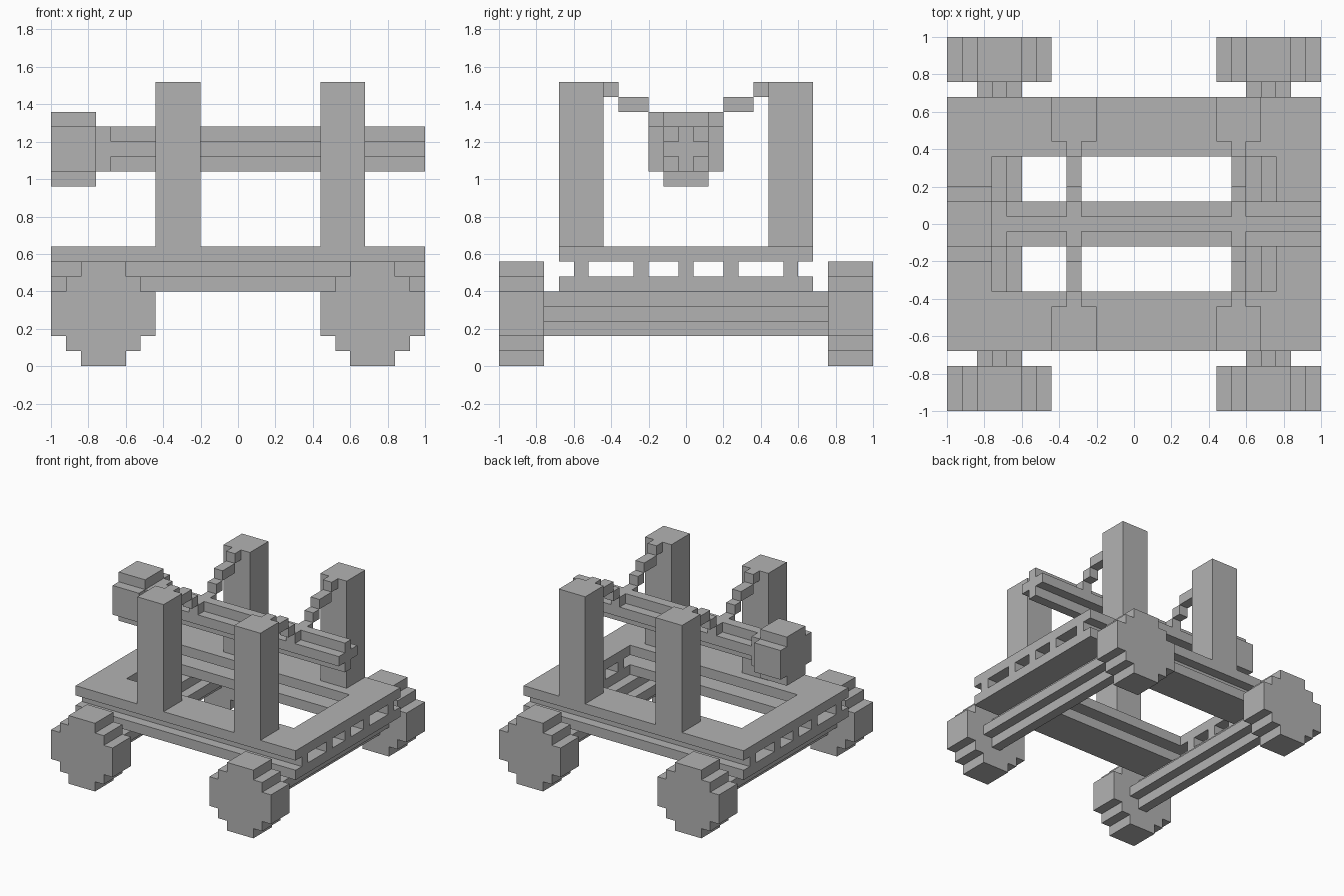
import bpy
import bmesh
from mathutils import Vector

if "Cube" in bpy.data.objects:
    bpy.data.objects.remove(bpy.data.objects["Cube"], do_unlink=True)

U = 0.08  # size of one block step

grey = bpy.data.materials.new("plain_grey")
grey.use_nodes = True
colour = (0.45, 0.45, 0.45, 1)
grey.diffuse_color = colour
grey.node_tree.nodes["Principled BSDF"].inputs["Base Color"].default_value = colour


def finish(name, bm, mirror=()):
    bmesh.ops.recalc_face_normals(bm, faces=bm.faces)
    mesh = bpy.data.meshes.new(name)
    bm.to_mesh(mesh)
    bm.free()
    mesh.materials.append(grey)
    obj = bpy.data.objects.new(name, mesh)
    bpy.context.collection.objects.link(obj)
    if mirror:
        mod = obj.modifiers.new("mirror", "MIRROR")
        mod.use_axis = ["x" in mirror, "y" in mirror, False]
        mod.use_mirror_merge = False
    return obj


def boxes(name, spans, mirror=()):
    """Blocks given as (x range, y range, z range)."""
    bm = bmesh.new()
    for span in spans:
        verts = bmesh.ops.create_cube(bm, size=1)["verts"]
        for v in verts:
            v.co = Vector([lo + (c + 0.5) * (hi - lo) for c, (lo, hi) in zip(v.co, span)])
    return finish(name, bm, mirror)


def stepped_bar(name, half_widths, axis, centre, bottom, start, end, mirror=()):
    """Extrude a stepped round outline, one row of blocks per half width."""
    side = []
    for row, w in enumerate(half_widths):
        for z in (bottom + row * U, bottom + (row + 1) * U):
            # drop points in the middle of a straight run
            if len(side) > 1 and side[-1][0] == side[-2][0] == w:
                side.pop()
            if not side or side[-1] != (w, z):
                side.append((w, z))
    outline = side + [(-w, z) for w, z in reversed(side)]
    bm = bmesh.new()
    if axis == "y":
        pts = [(centre + w, start, z) for w, z in outline]
        move = Vector((0, end - start, 0))
    else:
        pts = [(start, centre + w, z) for w, z in outline]
        move = Vector((end - start, 0, 0))
    face = bm.faces.new([bm.verts.new(p) for p in pts])
    new = bmesh.ops.extrude_face_region(bm, geom=[face], use_keep_orig=True)["geom"]
    bmesh.ops.translate(bm, verts=[g for g in new if isinstance(g, bmesh.types.BMVert)], vec=move)
    return finish(name, bm, mirror)


# Wheels and axles
disc = [1.5 * U, 2.5 * U, 3.5 * U, 3.5 * U, 3.5 * U, 2.5 * U, 1.5 * U]
cross = [0.5 * U, 1.5 * U, 0.5 * U]
stepped_bar("wheels", disc, "y", 0.72, 0, -1, -0.76, "xy")
stepped_bar("axles", cross, "y", 0.72, 0.16, -0.76, 0.76, "x")

# Two flat frames around the open middle
for name, z in (("lower_frame", 0.40), ("upper_frame", 0.56)):
    level = (z, z + U)
    boxes(name, [
        ((-1, 1), (-0.68, -0.36), level),
        ((-1, 1), (0.36, 0.68), level),
        ((-1, -0.76), (-0.36, 0.36), level),
        ((0.76, 1), (-0.36, 0.36), level),
    ])

# Rails and short spacers between the frames
gap = (0.48, 0.56)
boxes("spacer_rails", [((-1, 1), (-0.60, -0.52), gap)], "y")
boxes("end_spacers", [((0.76, 1), (y - U / 2, y + U / 2), gap) for y in (-0.24, 0, 0.24)], "x")

# Uprights, with rope running from each one down to the beam
for name, x in (("left", 0.56), ("right", -0.32)):
    boxes(name + "_uprights", [((x - 0.12, x + 0.12), (-0.68, -0.44), (0.64, 1.52))], "y")
    rope = (x - U / 2, x + U / 2)
    boxes(name + "_ropes", [
        (rope, (-0.44, -0.36), (1.44, 1.52)),
        (rope, (-0.36, -0.20), (1.36, 1.44)),
        (rope, (-0.20, -0.12), (1.28, 1.36)),
        (rope, (-0.12, -0.04), (1.20, 1.28)),
    ], "y")

# Hanging beam with its collar and heavy head
stepped_bar("beam", cross, "x", 0, 1.04, -0.68, 1)
boxes("beam_collar", [((-0.76, -0.68), (-0.12, 0.12), (1.04, 1.28))])
head = [1.5 * U, 2.5 * U, 2.5 * U, 2.5 * U, 1.5 * U]
stepped_bar("beam_head", head, "x", 0, 0.96, -1, -0.76)
